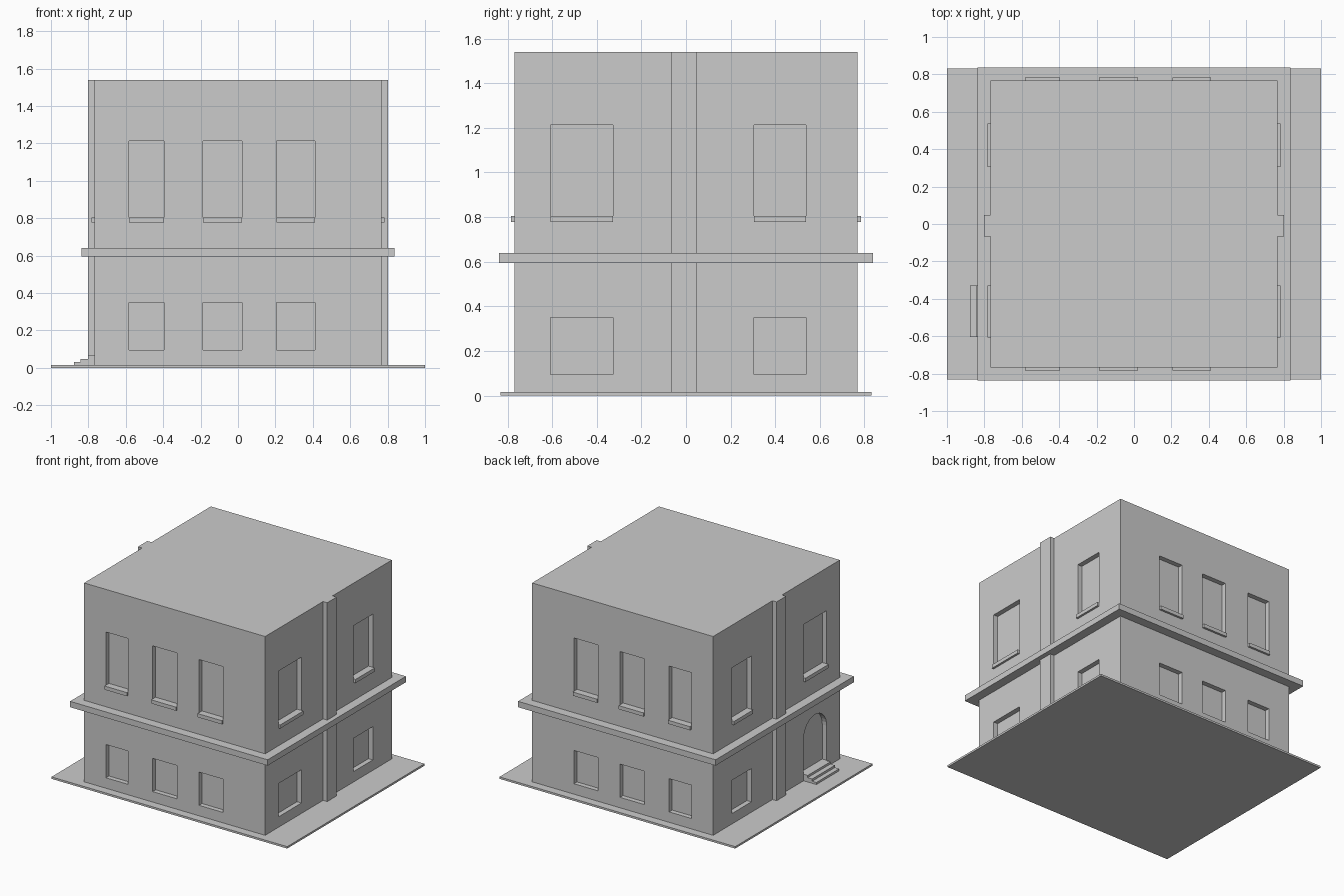
import bpy, bmesh, math

if "Cube" in bpy.data.objects:
    bpy.data.objects.remove(bpy.data.objects["Cube"])

W = 0.768           # half width of the square building
H = 1.54            # roof height
DEPTH = 0.037       # window recess depth
SLAB = 0.015        # ground slab thickness


def add_box(bm, x0, x1, y0, y1, z0, z1):
    geo = bmesh.ops.create_cube(bm, size=1)
    for v in geo["verts"]:
        v.co.x = x0 if v.co.x < 0 else x1
        v.co.y = y0 if v.co.y < 0 else y1
        v.co.z = z0 if v.co.z < 0 else z1


def finish(bm, name):
    bmesh.ops.recalc_face_normals(bm, faces=bm.faces)
    mesh = bpy.data.meshes.new(name)
    bm.to_mesh(mesh)
    bm.free()
    obj = bpy.data.objects.new(name, mesh)
    bpy.context.collection.objects.link(obj)
    return obj


def boxes(name, *items):
    bm = bmesh.new()
    for b in items:
        add_box(bm, *b)
    return finish(bm, name)


def wall_box(axis, side, a0, a1, inner, outer, z0, z1):
    """Box on a wall: spans a0..a1 along it, inner..outer away from the centre."""
    n0, n1 = sorted((side * inner, side * outer))
    return (n0, n1, a0, a1, z0, z1) if axis == "x" else (a0, a1, n0, n1, z0, z1)


# Openings on each wall
front_spans = [(-0.583, -0.395), (-0.187, 0.022), (0.207, 0.412)]
side_spans = [(-0.608, -0.328), (0.305, 0.537)]
lower, upper = (0.095, 0.35), (0.777, 1.213)
door_span = side_spans[0]

# Main block
boxes("ground_slab", (-1, 1, -0.832, 0.832, 0, SLAB))
body = boxes("building_walls", (-W, W, -W, W, SLAB / 2, H))
boxes("floor_band", (-0.838, 0.838, -0.838, 0.838, 0.595, 0.64))
for side, label in ((-1, "left"), (1, "right")):
    boxes(label + "_pilaster", wall_box("x", side, -0.066, 0.049, W - 0.01, 0.803, SLAB / 2, H))

# Window and door recess cutter, window sills
cut = bmesh.new()
sills = []
for axis, spans in (("y", front_spans), ("x", side_spans)):
    for side in (-1, 1):
        for span in spans:
            is_door = axis == "x" and side == -1 and span == door_span
            for z in (upper,) if is_door else (lower, upper):
                add_box(cut, *wall_box(axis, side, *span, W - DEPTH, W + 0.1, *z))
            sills.append(wall_box(axis, side, *span, W - DEPTH - 0.005, 0.784, 0.777, 0.805))

# Arched doorway profile, extruded into the left wall
r = (door_span[1] - door_span[0]) / 2
mid = sum(door_span) / 2
profile = [(door_span[0], 0.065), (door_span[1], 0.065)]
profile += [(mid + r * math.cos(t), 0.33 + r * math.sin(t))
            for t in (math.pi * i / 16 for i in range(17))]
face = cut.faces.new([cut.verts.new((-W - 0.1, y, z)) for y, z in profile])
ext = bmesh.ops.extrude_face_region(cut, geom=[face], use_keep_orig=True)
for v in ext["geom"]:
    if isinstance(v, bmesh.types.BMVert):
        v.co.x = -W + DEPTH

cutter = finish(cut, "opening_cutter")
cutter.hide_render = True
cutter.display_type = "WIRE"
mod = body.modifiers.new("openings", "BOOLEAN")
mod.operation = "DIFFERENCE"
mod.solver = "EXACT"
mod.object = cutter

boxes("window_sills", *sills)

# Entrance steps
boxes("entrance_steps", *[(-x, -W + 0.005, -0.604, -0.328, SLAB / 2, z)
                          for x, z in ((0.877, 0.031), (0.841, 0.048), (0.803, 0.065))])
